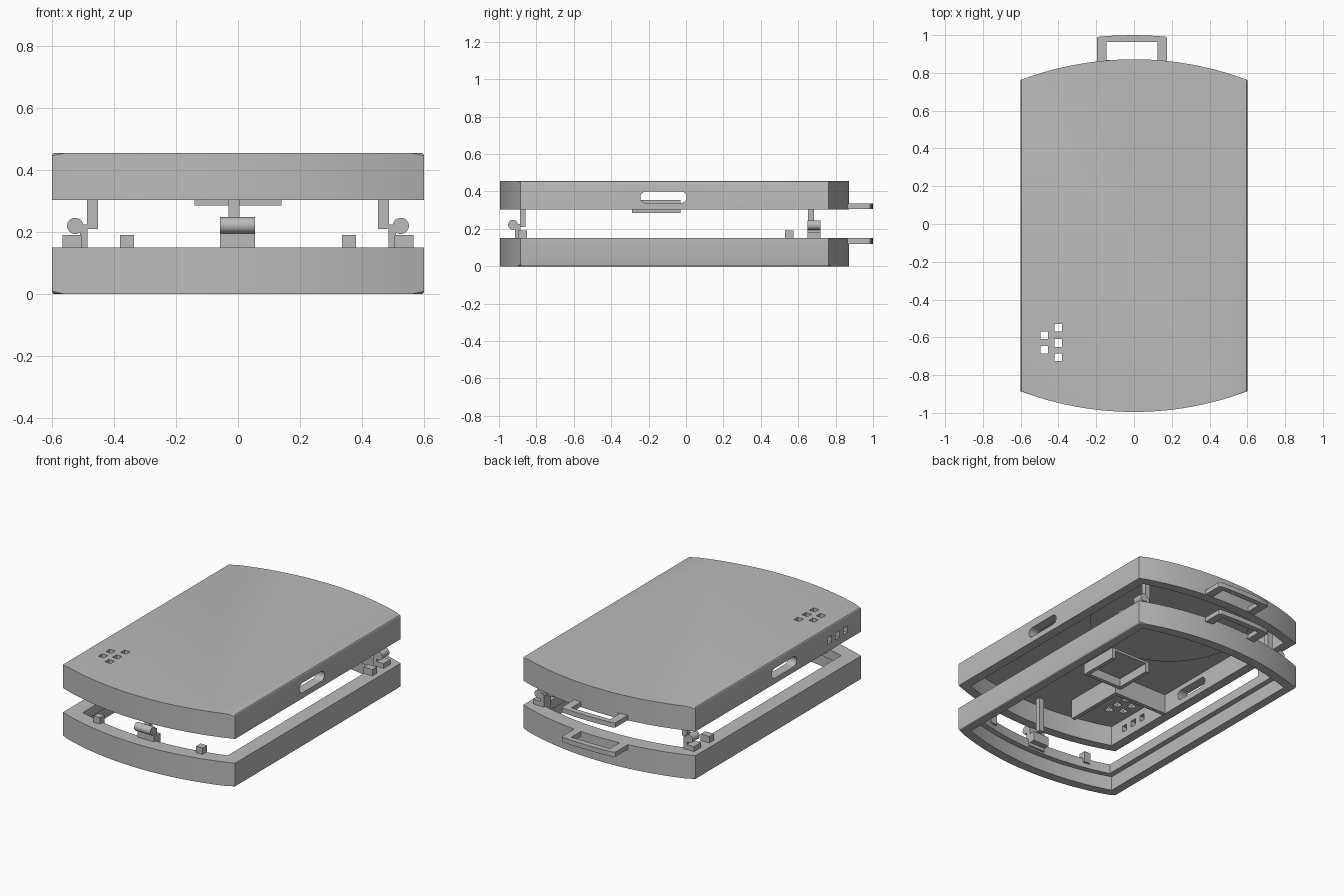
import bpy, bmesh, math

cube = bpy.data.objects.get("Cube")
if cube:
    bpy.data.objects.remove(cube, do_unlink=True)

grey = bpy.data.materials.new("plain grey")
grey.use_nodes = True
grey.diffuse_color = (0.5, 0.5, 0.5, 1)
grey.node_tree.nodes["Principled BSDF"].inputs["Base Color"].default_value = (0.5, 0.5, 0.5, 1)


def finish(name, bm):
    bmesh.ops.recalc_face_normals(bm, faces=bm.faces)
    mesh = bpy.data.meshes.new(name)
    bm.to_mesh(mesh)
    bm.free()
    mesh.materials.append(grey)
    ob = bpy.data.objects.new(name, mesh)
    bpy.context.collection.objects.link(ob)
    return ob


def prism(name, pts, z0, z1, round_z=None):
    """Extrude an outline, optionally softening the rim of one cap."""
    bm = bmesh.new()
    face = bm.faces.new([bm.verts.new((x, y, z0)) for x, y in pts])
    top = bmesh.ops.extrude_face_region(bm, geom=[face])["geom"]
    for v in top:
        if isinstance(v, bmesh.types.BMVert):
            v.co.z = z1
    if round_z is not None:
        rim = [e for e in bm.edges if all(abs(v.co.z - round_z) < 1e-4 for v in e.verts)]
        bmesh.ops.bevel(bm, geom=rim, offset=0.009, segments=3, profile=0.5, affect='EDGES')
    return finish(name, bm)


def box(name, x0, x1, y0, y1, z0, z1):
    return prism(name, [(x0, y0), (x1, y0), (x1, y1), (x0, y1)], z0, z1)


def rod(name, axis, centre, radius, length):
    bm = bmesh.new()
    bmesh.ops.create_cone(bm, cap_ends=True, segments=32, radius1=radius, radius2=radius, depth=length)
    ob = finish(name, bm)
    ob.location = centre
    if axis == 'X':
        ob.rotation_euler.y = math.pi / 2
    elif axis == 'Y':
        ob.rotation_euler.x = math.pi / 2
    return ob


def cut(ob, *cutters):
    """Subtract the cutters for good, then remove them."""
    for c in cutters:
        c.hide_render = True
        m = ob.modifiers.new("cut", 'BOOLEAN')
        m.operation, m.solver, m.object = 'DIFFERENCE', 'EXACT', c
    bpy.context.view_layer.update()
    mesh = bpy.data.meshes.new_from_object(ob.evaluated_get(bpy.context.evaluated_depsgraph_get()))
    ob.modifiers.clear()
    ob.data = mesh
    for c in cutters:
        bpy.data.objects.remove(c, do_unlink=True)
    return ob


def outline(inset=0.0, n=28):
    """Straight sides with bowed front and back ends."""
    half, radius = 0.6 - inset, 1.7
    xs = [-half + 2 * half * i / n for i in range(n + 1)]
    bow = lambda x: radius - math.sqrt(radius * radius - x * x)
    front = [(x, -0.995 + inset + bow(x)) for x in xs]
    back = [(x, 0.872 - inset - bow(x)) for x in reversed(xs)]
    return front + back


# Lid: shallow tray open at the bottom
lid = prism("lid_shell", outline(), 0.303, 0.455, 0.455)
cutters = [prism("lid_hollow", outline(0.06), 0.25, 0.43)]

# Rounded slot through both long sides
cutters.append(box("slot_middle", -0.7, 0.7, -0.213, -0.027, 0.338, 0.4))
for y in (-0.213, -0.027):
    cutters.append(rod("slot_end", 'X', (0, y, 0.369), 0.031, 1.4))

# Sound holes in the top and along one side
for x, y in ((-0.475, -0.59), (-0.475, -0.665), (-0.4, -0.55), (-0.4, -0.63), (-0.4, -0.705)):
    cutters.append(box("top_hole", x - 0.02, x + 0.02, y - 0.02, y + 0.02, 0.4, 0.5))
for y in (-0.57, -0.65, -0.73):
    cutters.append(box("side_hole", -0.7, -0.5, y - 0.02, y + 0.02, 0.35, 0.39))
cut(lid, *cutters)

# Base: open frame with a stepped inner wall
base = prism("base_frame", outline(), 0, 0.15, 0)
cut(base, prism("base_opening", outline(0.095), -0.1, 0.3),
    prism("base_step", outline(0.06), -0.1, 0.09))

# Carrying loops at the back of both halves
for name, z in (("lid_loop", 0.305), ("base_loop", 0.12)):
    top_edge = [(0.175, 0.985), (0.165, 0.992), (0.08, 0.998), (-0.01, 1.0),
                (-0.1, 0.998), (-0.185, 0.992), (-0.197, 0.985)]
    loop = prism(name, [(-0.197, 0.84), (0.175, 0.84)] + top_edge, z, z + 0.03)
    cut(loop, box("loop_opening", -0.145, 0.125, 0.868, 0.963, z - 0.1, z + 0.1))

# Side latches near the back
for s, side in ((1, "left"), (-1, "right")):
    def span(a, b):
        return sorted((s * a, s * b))
    box(side + "_latch_post", *span(0.485, 0.51), 0.65, 0.72, 0.1, 0.225)
    box(side + "_latch_neck", *span(0.485, 0.525), 0.65, 0.72, 0.205, 0.225)
    rod(side + "_latch_knob", 'Y', (s * 0.525, 0.685, 0.22), 0.026, 0.07)
    box(side + "_latch_foot", *span(0.505, 0.56), 0.65, 0.72, 0.148, 0.18)
    box(side + "_lid_clip", *span(0.452, 0.487), 0.652, 0.685, 0.21, 0.435)
    box(side + "_rear_stop", *span(0.505, 0.565), 0.53, 0.575, 0.148, 0.19)
    box(side + "_front_stop", *span(0.335, 0.38), -0.895, -0.85, 0.12, 0.19)

# Front latch
box("front_latch_post", -0.058, 0.055, -0.915, -0.885, 0.1, 0.225)
rod("front_latch_knob", 'X', (-0.0015, -0.925, 0.222), 0.026, 0.113)
box("front_latch_foot", -0.058, 0.055, -0.9, -0.85, 0.12, 0.18)
box("front_lid_clip", -0.03, 0.005, -0.888, -0.858, 0.21, 0.435)

# Component holder under the lid, open at the back
holder = box("holder_tray", -0.14, 0.14, -0.29, -0.03, 0.285, 0.355)
cut(holder, box("holder_recess", -0.115, 0.115, -0.265, 0.1, 0.2, 0.34))

# Sound chamber around the holes
chamber = box("sound_chamber", -0.57, -0.16, -0.76, -0.36, 0.305, 0.435)
cut(chamber, box("chamber_recess", -0.7, -0.185, -0.78, -0.385, 0.2, 0.5))

# Thin round pad on the lid's inner face
pad = rod("inner_round_pad", 'Z', (0, 0.33, 0.427), 0.47, 0.01)

for ob in bpy.context.scene.objects:
    ob.select_set(ob.type == 'MESH')
bpy.context.view_layer.objects.active = lid
bpy.ops.object.shade_smooth_by_angle(angle=math.radians(30))
